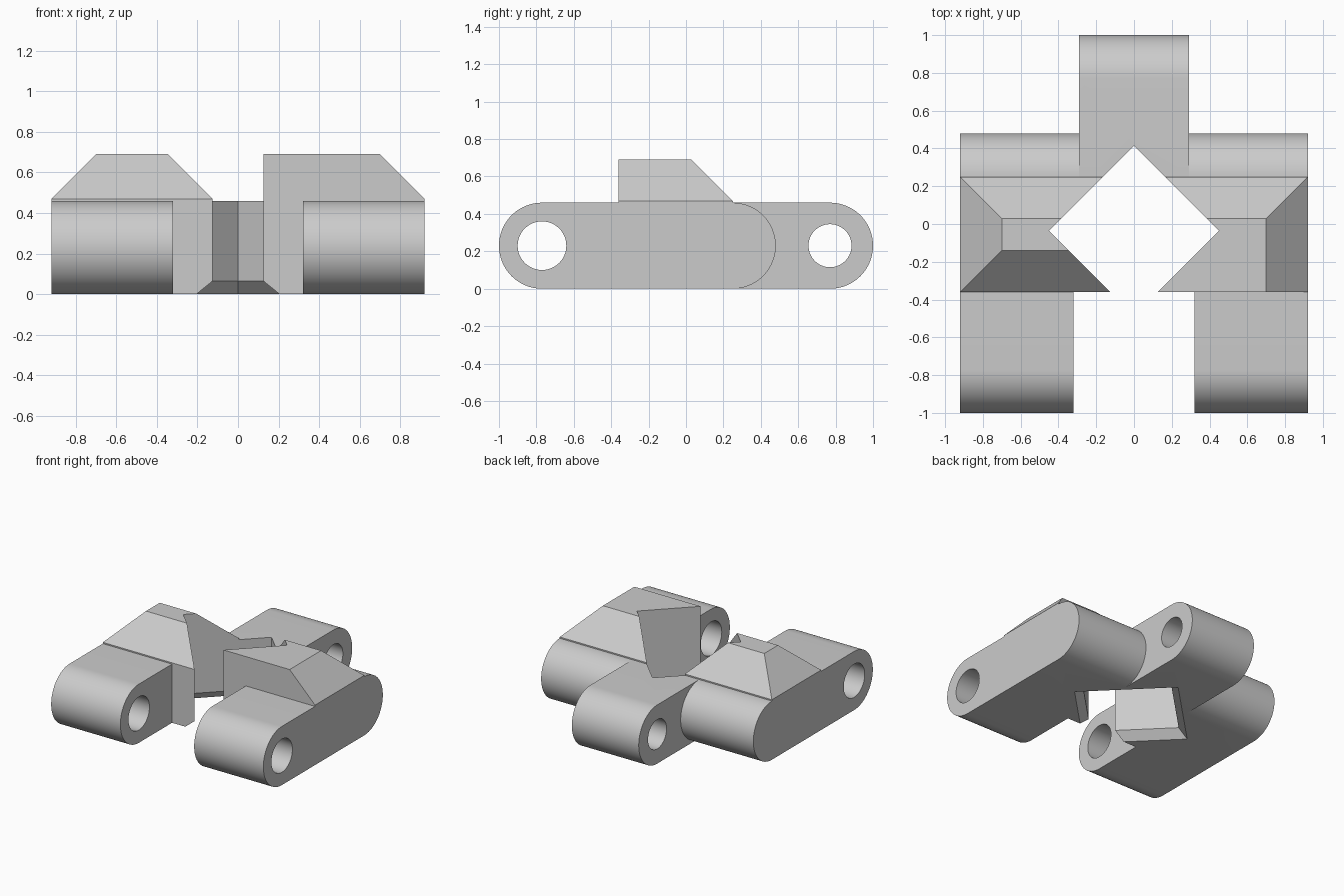
import bpy
import bmesh
from math import cos, sin, pi

if "Cube" in bpy.data.objects:
    bpy.data.objects.remove(bpy.data.objects["Cube"], do_unlink=True)

H = 0.46          # height of the link
R = H / 2         # radius of the rounded ends
W = 0.92          # half width
FRONT = -0.36     # front face of the bridge between the arms

grey = bpy.data.materials.new("light grey")
grey.use_nodes = True
grey.diffuse_color = (0.6, 0.6, 0.6, 1)
grey.node_tree.nodes["Principled BSDF"].inputs["Base Color"].default_value = (0.6, 0.6, 0.6, 1)


def make_object(name, bm):
    bmesh.ops.recalc_face_normals(bm, faces=bm.faces[:])
    mesh = bpy.data.meshes.new(name)
    bm.to_mesh(mesh)
    bm.free()
    mesh.materials.append(grey)
    obj = bpy.data.objects.new(name, mesh)
    bpy.context.collection.objects.link(obj)
    return obj


def loft(name, rings):
    """Closed solid through rings that all have the same number of points."""
    bm = bmesh.new()
    loops = [[bm.verts.new(p) for p in ring] for ring in rings]
    n = len(loops[0])
    for a, b in zip(loops, loops[1:]):
        for i in range(n):
            j = (i + 1) % n
            bm.faces.new((a[i], a[j], b[j], b[i]))
    bm.faces.new(loops[0])
    bm.faces.new(loops[-1])
    return make_object(name, bm)


def prism(name, profile, x0, x1):
    return loft(name, [[(x, y, z) for y, z in profile] for x in (x0, x1)])


def arc(cy, r, start, sweep, steps):
    return [(cy + r * cos(start + sweep * i / steps), R + r * sin(start + sweep * i / steps))
            for i in range(steps + 1)]


def circle(cy, r):
    return arc(cy, r, 0, 2 * pi, 64)[:-1]


def rectangle(x0, x1, y0, y1, z):
    return [(x0, y0, z), (x1, y0, z), (x1, y1, z), (x0, y1, z)]


def boolean(target, tool, operation):
    mod = target.modifiers.new(tool.name, "BOOLEAN")
    mod.operation = operation
    mod.solver = "EXACT"
    mod.object = tool
    bpy.context.view_layer.objects.active = target
    bpy.ops.object.modifier_apply(modifier=mod.name)
    bpy.data.objects.remove(tool, do_unlink=True)


# Full-width body with rounded front and back ends
body = prism("link_body", arc(0.25, R, -pi / 2, pi, 40) + arc(-0.77, R, pi / 2, pi, 40), -W, W)

# Gap that leaves the two front arms
gap = [(-1.2, -0.2), (FRONT, -0.2), (FRONT, 0.7), (-1.2, 0.7)]
boolean(body, prism("gap_cutter", gap, -0.32, 0.32), "DIFFERENCE")

# Rounded back tab
tab = arc(0.77, R, -pi / 2, pi, 40) + [(0.1, H), (0.1, 0)]
boolean(body, prism("back_tab", tab, -0.29, 0.29), "UNION")

# Raised blocks: sloped outside and back, the right one sloped in front as well
SLOPE = 0.22
for name, side, front_slope in (("left_block", 1, 0), ("right_block", -1, SLOPE)):
    outer, inner, back = side * W, side * 0.03, 0.25
    boolean(body, loft(name, [
        rectangle(inner, outer, FRONT, back, 0.4),
        rectangle(inner, outer, FRONT, back, H + 0.01),
        rectangle(inner, outer - side * SLOPE, FRONT + front_slope, back - SLOPE, 0.69),
    ]), "UNION")

# Diamond opening with a bevelled lower edge
def diamond(r, z):
    return [(r * cos(k * pi / 2), -0.035 + r * sin(k * pi / 2), z) for k in range(4)]


boolean(body, loft("diamond_cutter", [diamond(0.592, -0.05), diamond(0.45, 0.065),
                                      diamond(0.45, 0.9)]), "DIFFERENCE")

# Pin holes through the arms and the tab
boolean(body, prism("front_pin_cutter", circle(-0.77, 0.13), -1.1, 1.1), "DIFFERENCE")
boolean(body, prism("back_pin_cutter", circle(0.77, 0.115), -1.1, 1.1), "DIFFERENCE")

bpy.ops.object.select_all(action="DESELECT")
body.select_set(True)
bpy.context.view_layer.objects.active = body
bpy.ops.object.shade_smooth_by_angle(angle=pi / 6)
